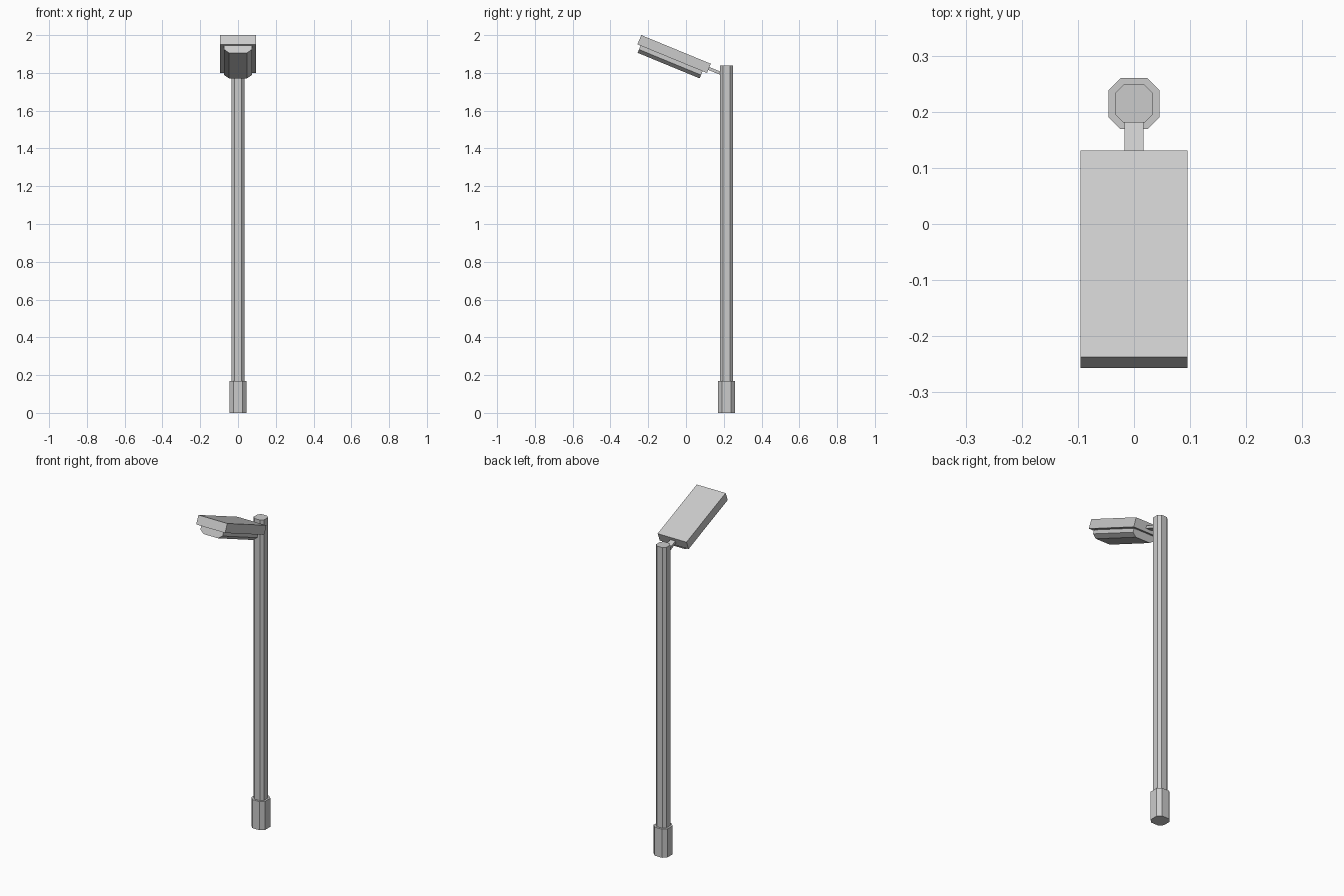
import bpy, bmesh
from math import radians
from mathutils import Matrix

if "Cube" in bpy.data.objects:
    bpy.data.objects.remove(bpy.data.objects["Cube"])

POLE_Y = 0.2145
# head frame: origin at lower front edge of the panel, y runs back along the tilt
HEAD = Matrix.Translation((0, -0.257, 1.951)) @ Matrix.Rotation(radians(-22.4), 4, 'X')


def prism(name, profile, axis, length, matrix):
    """Extrude a closed profile; axis 'Z' uses (x, y) points, axis 'Y' uses (x, z)."""
    bm = bmesh.new()
    pts = [(a, b, 0) if axis == 'Z' else (a, 0, b) for a, b in profile]
    face = bm.faces.new([bm.verts.new(p) for p in pts])
    new = bmesh.ops.extrude_face_region(bm, geom=[face])["geom"]
    offset = (0, 0, length) if axis == 'Z' else (0, length, 0)
    bmesh.ops.translate(bm, vec=offset, verts=[g for g in new if isinstance(g, bmesh.types.BMVert)])
    bm.transform(matrix)
    bmesh.ops.recalc_face_normals(bm, faces=bm.faces)
    mesh = bpy.data.meshes.new(name)
    bm.to_mesh(mesh)
    bm.free()
    obj = bpy.data.objects.new(name, mesh)
    bpy.context.collection.objects.link(obj)
    return obj


def octagon(r, c):
    return [(r, -c), (r, c), (c, r), (-c, r), (-r, c), (-r, -c), (-c, -r), (c, -r)]


def rect(w, z0, z1):
    return [(-w, z0), (w, z0), (w, z1), (-w, z1)]


# octagonal foot sleeve and pole
prism("foot_sleeve", octagon(0.0455, 0.024), 'Z', 0.17, Matrix.Translation((0, POLE_Y, 0)))
prism("pole", octagon(0.034, 0.0185), 'Z', 1.67, Matrix.Translation((0, POLE_Y, 0.17)))

# tilted top panel
prism("top_panel", rect(0.095, 0, 0.053), 'Y', 0.398, HEAD)

# lamp housing under the panel, lower side edges chamfered
housing = [(-0.073, 0), (-0.073, -0.022), (-0.048, -0.041),
           (0.048, -0.041), (0.073, -0.022), (0.073, 0)]
prism("lamp_housing", housing, 'Y', 0.355, HEAD @ Matrix.Translation((0, 0.018, 0)))

# flat bracket joining the head to the pole
prism("bracket", rect(0.017, 0.018, 0.034), 'Y', 0.08, HEAD @ Matrix.Translation((0, 0.39, 0)))
